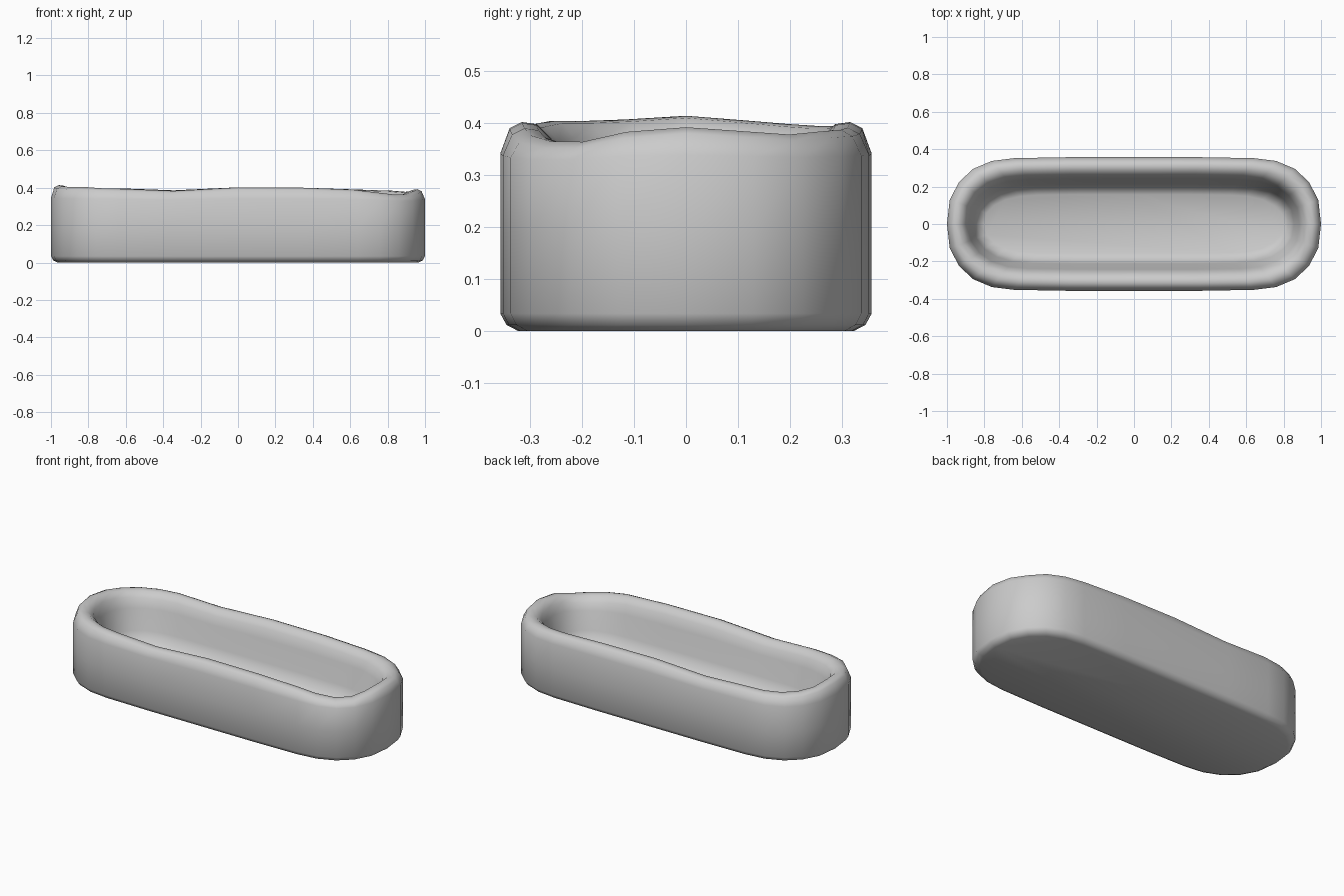
import bpy, bmesh

if "Cube" in bpy.data.objects:
    bpy.data.objects.remove(bpy.data.objects["Cube"])

# Quarter of the plan outline, mirrored into a full ring
quarter = [(1, 0), (.985, .13), (.935, .225), (.86, .295), (.76, .337), (.64, .352), (.36, .357), (0, .357)]
half = quarter + [(-x, y) for x, y in quarter[-2::-1]]
outline = half + [(x, -y) for x, y in half[-2:0:-1]]

# Uneven hand-shaped rim height, in the same order as the outline
rim = [.39, .382, .376, .382, .385, .389, .398, .40, .384, .394, .392, .392, .396, .403,
       .412, .405, .402, .402, .395, .392, .381, .40, .398, .388, .374, .363, .362, .381]

# Section from the base up the outside, over the rim and down into the basin:
# inset, base height, share of the rim's unevenness
section = [(.035, .003, 0), (.012, .012, 0), (0, .034, 0), (0, .19, 0), (0, .34, .3),
           (.018, .385, 1), (.042, .397, 1), (.07, .393, 1), (.098, .365, 1),
           (.115, .31, .5), (.145, .19, 0), (.165, .135, 0), (.2, .115, 0)]

bm = bmesh.new()
rings = []
for d, z, w in section:
    sx, sy = 1 - d, (.357 - d) / .357
    rings.append([bm.verts.new((x * sx, y * sy, z + w * (h - .395)))
                  for (x, y), h in zip(outline, rim)])
n = len(outline)
for a, b in zip(rings, rings[1:]):
    for i in range(n):
        j = (i + 1) % n
        bm.faces.new((a[i], a[j], b[j], b[i]))

# Close the underside and the basin floor
bm.faces.new(rings[0][::-1])
bm.faces.new(rings[-1])
for v in rings[0]:
    v.co.z = 0
for f in bm.faces:
    f.smooth = True
bmesh.ops.recalc_face_normals(bm, faces=bm.faces)

mesh = bpy.data.meshes.new("trough")
bm.to_mesh(mesh)
bm.free()
trough = bpy.data.objects.new("trough", mesh)
bpy.context.collection.objects.link(trough)
